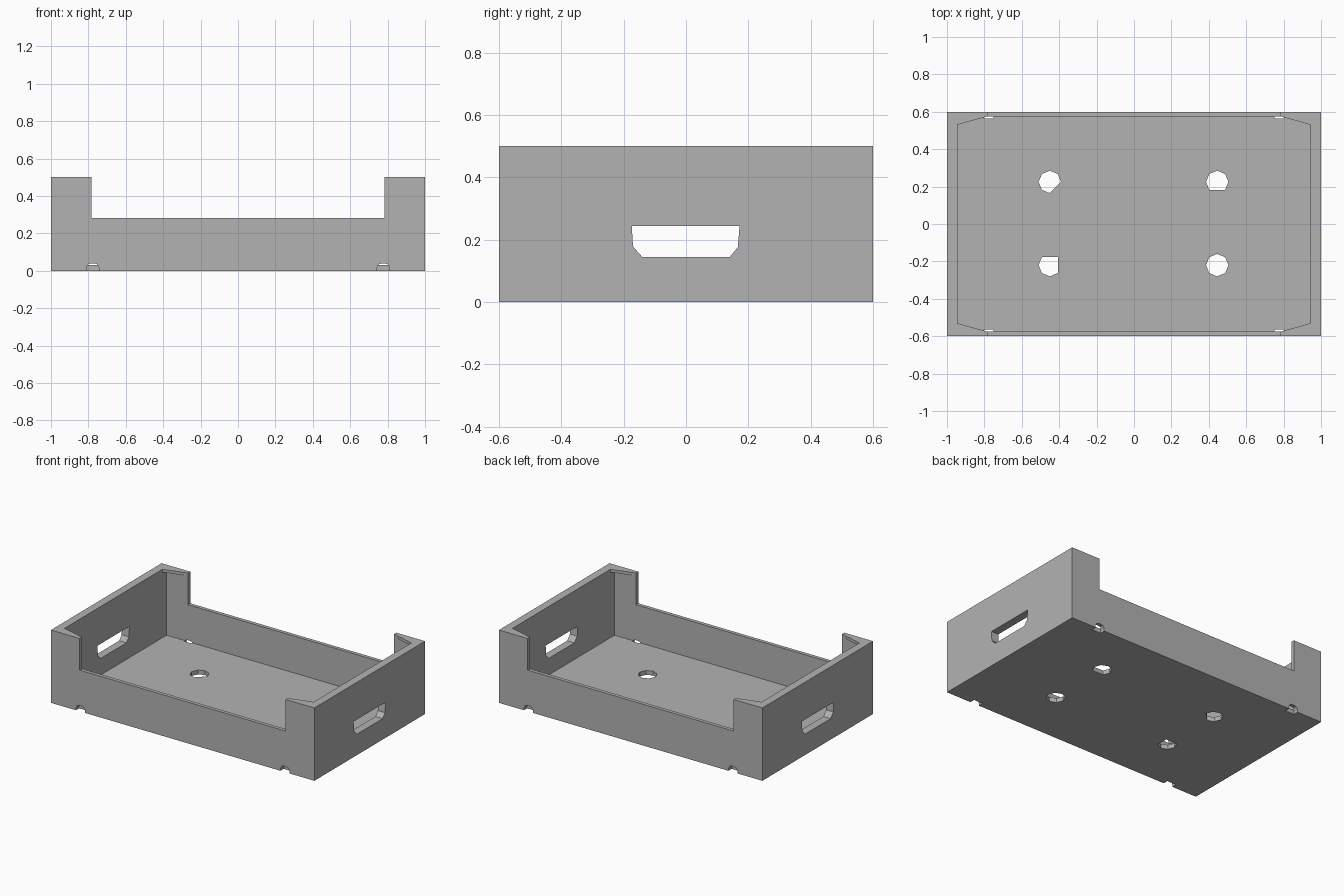
import bpy, bmesh, math
from mathutils import Vector

if "Cube" in bpy.data.objects:
    bpy.data.objects.remove(bpy.data.objects["Cube"])

mat = bpy.data.materials.new("grey plastic")
mat.diffuse_color = (0.45, 0.45, 0.45, 1)
mat.use_nodes = True
mat.node_tree.nodes["Principled BSDF"].inputs["Base Color"].default_value = mat.diffuse_color


def prism(name, pts, axis, a, b):
    """Extrude a 2D outline along an axis from a to b."""
    def place(p, t):
        return {'X': (t, p[0], p[1]), 'Y': (p[0], t, p[1]), 'Z': (p[0], p[1], t)}[axis]
    bm = bmesh.new()
    face = bm.faces.new([bm.verts.new(place(p, a)) for p in pts])
    ext = bmesh.ops.extrude_face_region(bm, geom=[face])
    move = Vector(place((0, 0), b - a))
    bmesh.ops.translate(bm, vec=move, verts=[v for v in ext['geom'] if isinstance(v, bmesh.types.BMVert)])
    bmesh.ops.recalc_face_normals(bm, faces=bm.faces[:])
    me = bpy.data.meshes.new(name)
    bm.to_mesh(me)
    bm.free()
    me.materials.append(mat)
    ob = bpy.data.objects.new(name, me)
    bpy.context.collection.objects.link(ob)
    return ob


def rect(x, y):
    return [(-x, -y), (x, -y), (x, y), (-x, y)]


def cut(ob, cutter):
    m = ob.modifiers.new("cut", 'BOOLEAN')
    m.operation = 'DIFFERENCE'
    m.solver = 'EXACT'
    m.object = cutter
    bpy.context.view_layer.objects.active = ob
    bpy.ops.object.modifier_apply(modifier=m.name)
    bpy.data.objects.remove(cutter)


# crate shell, hollowed with a rectangular cavity
crate = prism("crate", rect(1, 0.6), 'Z', 0, 0.5)
cut(crate, prism("cavity", rect(0.945, 0.575), 'Z', 0.03, 0.48))

# top opening, leaving thin corner gussets
opening = [(0.945, -0.53), (0.945, 0.53), (0.785, 0.575), (-0.785, 0.575),
           (-0.945, 0.53), (-0.945, -0.53), (-0.785, -0.575), (0.785, -0.575)]
cut(crate, prism("opening", opening, 'Z', 0.4, 0.6))

# lowered long sides
cut(crate, prism("side_gap", rect(0.782, 0.7), 'Z', 0.283, 0.7))

# hand holes in both ends
grip = [(-0.174, 0.244), (-0.17, 0.178), (-0.14, 0.144), (0.14, 0.144),
        (0.166, 0.175), (0.172, 0.244)]
cut(crate, prism("hand_hole", grip, 'X', -1.2, 1.2))

# drain holes: octagons with a few corners missing
for x, y, skip in [(-0.45, 0.225, (7,)), (0.445, 0.225, (6,)),
                   (-0.45, -0.22, (0, 2)), (0.445, -0.22, ())]:
    ring = [(x + 0.06 * math.cos(k * math.pi / 4), y + 0.06 * math.sin(k * math.pi / 4))
            for k in range(8) if k not in skip]
    cut(crate, prism("drain_hole", ring, 'Z', -0.1, 0.1))

# small arched notches at the foot of the long sides
for sx in (-1, 1):
    for sy in (-1, 1):
        cx = sx * 0.777
        arch = [(cx - 0.034, -0.05), (cx + 0.034, -0.05), (cx + 0.034, 0.018),
                (cx + 0.022, 0.036), (cx, 0.04), (cx - 0.022, 0.036), (cx - 0.034, 0.018)]
        cut(crate, prism("notch", arch, 'Y', sy * 0.565, sy * 0.7))
